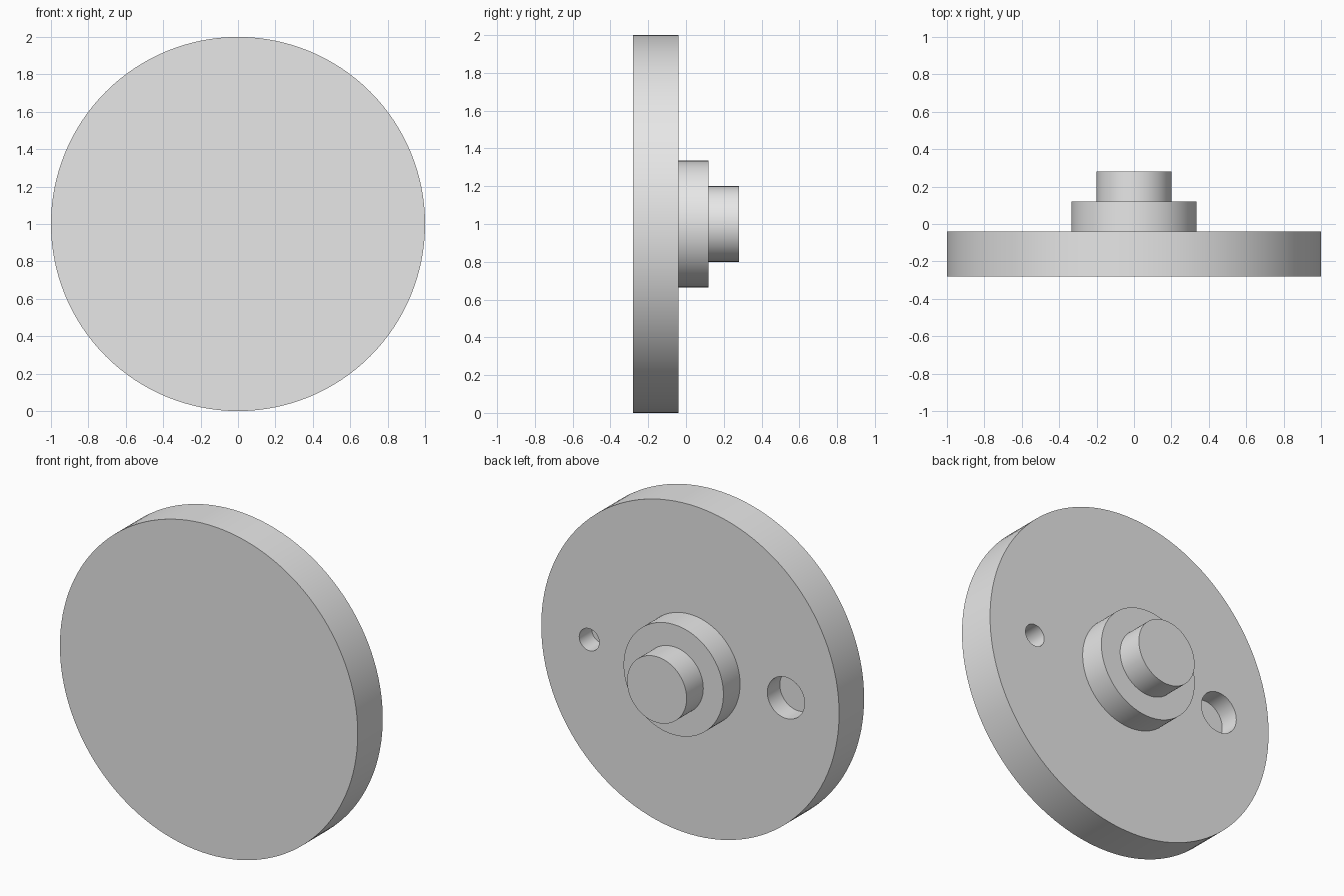
import bpy, bmesh, math
from mathutils import Vector

if "Cube" in bpy.data.objects:
    bpy.data.objects.remove(bpy.data.objects["Cube"])

grey = bpy.data.materials.new("light_grey")
grey.diffuse_color = (0.8, 0.8, 0.8, 1)
grey.use_nodes = True
grey.node_tree.nodes["Principled BSDF"].inputs["Base Color"].default_value = grey.diffuse_color


def lathe(name, profile, x=0.0, steps=128):
    """Spin a (radius, y) profile around a front-to-back axis at height z = 1."""
    bm = bmesh.new()
    verts = [bm.verts.new((x + r, y, 1)) for r, y in profile]
    edges = [bm.edges.new(pair) for pair in zip(verts, verts[1:])]
    bmesh.ops.spin(bm, geom=verts + edges, cent=(x, 0, 1), axis=(0, 1, 0),
                   angle=math.tau, steps=steps)
    bmesh.ops.remove_doubles(bm, verts=bm.verts, dist=1e-4)
    # merge the flat end caps into single faces
    bmesh.ops.dissolve_limit(bm, angle_limit=math.radians(0.5),
                             verts=bm.verts, edges=bm.edges)
    bmesh.ops.recalc_face_normals(bm, faces=bm.faces)
    mesh = bpy.data.meshes.new(name)
    bm.to_mesh(mesh)
    bm.free()
    mesh.materials.append(grey)
    obj = bpy.data.objects.new(name, mesh)
    bpy.context.collection.objects.link(obj)
    return obj


# Disc with stepped hub and centre pin on its back
body = lathe("stepped_disc", [
    (0, -0.28), (1, -0.28), (1, -0.04), (0.335, -0.04),
    (0.335, 0.12), (0.2, 0.12), (0.2, 0.28), (0, 0.28)])

# Blind holes in the back face: name, x, radius
for name, x, radius in [("large_hole_cutter", -0.643, 0.125),
                        ("small_hole_cutter", 0.678, 0.067)]:
    cutter = lathe(name, [(0, -0.16), (radius, -0.16), (radius, 0.1), (0, 0.1)],
                   x, 64)
    cutter.hide_render = True
    cutter.hide_set(True)
    cut = body.modifiers.new(name, 'BOOLEAN')
    cut.operation = 'DIFFERENCE'
    cut.solver = 'EXACT'
    cut.object = cutter

# Apply the cuts and drop the cutters
bpy.context.view_layer.objects.active = body
body.select_set(True)
for mod in list(body.modifiers):
    cutter = mod.object
    bpy.ops.object.modifier_apply(modifier=mod.name)
    bpy.data.objects.remove(cutter)

bpy.ops.object.shade_smooth_by_angle(angle=math.radians(30))
